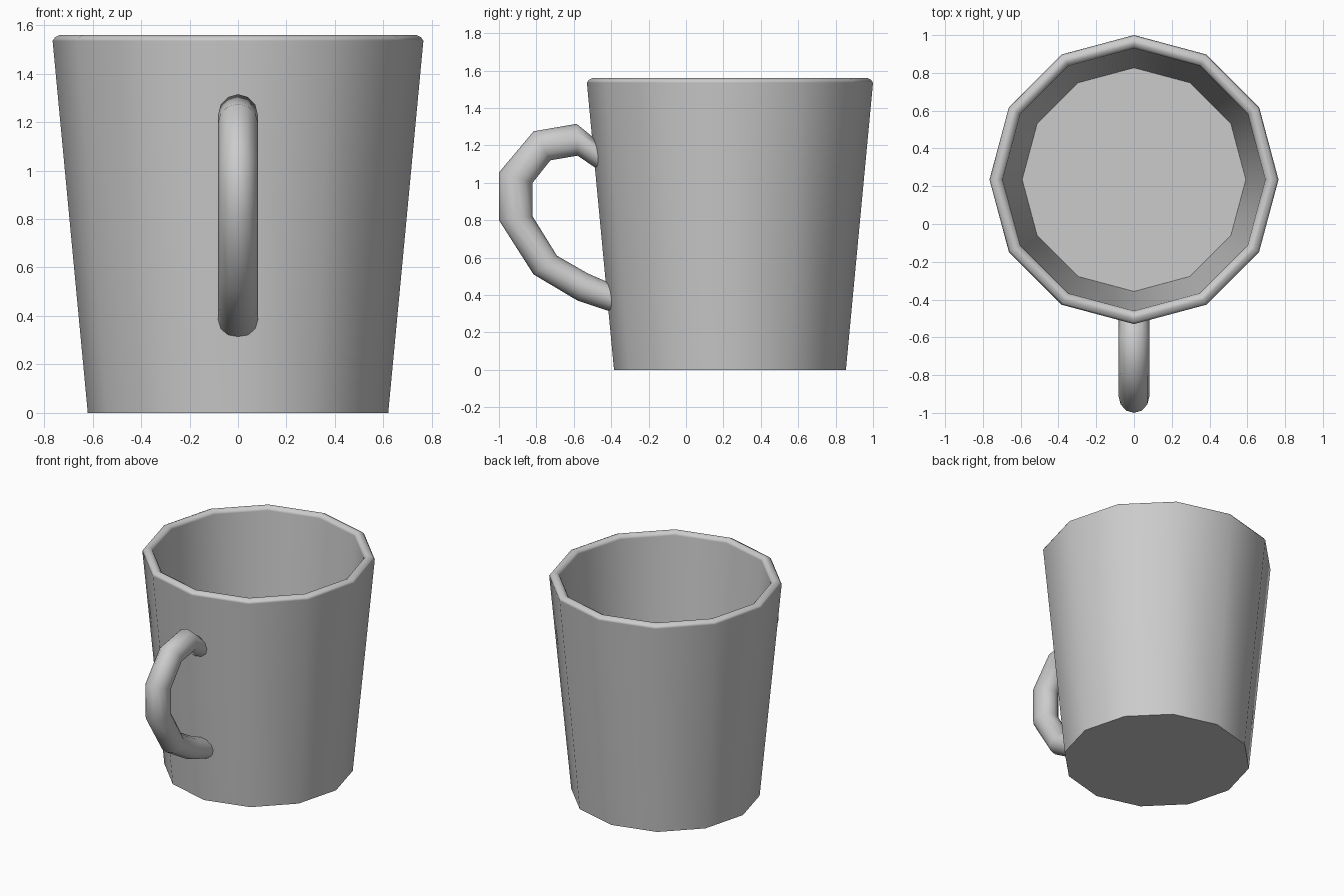
import bpy, bmesh
from math import sin, cos, pi, radians

if "Cube" in bpy.data.objects:
    bpy.data.objects.remove(bpy.data.objects["Cube"])

grey = bpy.data.materials.new("grey")
grey.diffuse_color = (0.55, 0.55, 0.55, 1)
grey.use_nodes = True
grey.node_tree.nodes["Principled BSDF"].inputs["Base Color"].default_value = grey.diffuse_color


def skin(name, rings):
    """Join equal-sized rings of points into a closed, smooth-shaded tube."""
    bm = bmesh.new()
    loops = [[bm.verts.new(p) for p in ring] for ring in rings]
    n = len(loops[0])
    for a, b in zip(loops, loops[1:]):
        for i in range(n):
            j = (i + 1) % n
            bm.faces.new((a[i], a[j], b[j], b[i]))
    bm.faces.new(loops[0])
    bm.faces.new(loops[-1])
    bmesh.ops.recalc_face_normals(bm, faces=bm.faces)
    mesh = bpy.data.meshes.new(name)
    bm.to_mesh(mesh)
    bm.free()
    mesh.materials.append(grey)
    obj = bpy.data.objects.new(name, mesh)
    bpy.context.collection.objects.link(obj)
    bpy.ops.object.select_all(action='DESELECT')
    obj.select_set(True)
    bpy.context.view_layer.objects.active = obj
    bpy.ops.object.shade_smooth_by_angle(angle=radians(55))
    return obj


# Cup: 12-sided profile (radius, z) from the base, over the rim, to the inner floor
CUP_Y = 0.235
profile = [(0.62, 0), (0.765, 1.535), (0.755, 1.55), (0.735, 1.56), (0.72, 1.56),
           (0.703, 1.55), (0.695, 1.535), (0.592, 0.2)]
cup = skin("cup", [[(r * sin(i * pi / 6), CUP_Y + r * cos(i * pi / 6), z)
                    for i in range(12)] for r, z in profile])
# Let the large wall faces set the normals, so only the rim shades as a curve
weighted = cup.modifiers.new("weighted_normals", 'WEIGHTED_NORMAL')
weighted.keep_sharp = True
weighted.weight = 90

# Handle: outer and inner edge (y, z) of each cross-section, ends sunk in the wall
sections = [((-0.455, 1.21), (-0.455, 1.06)), ((-0.585, 1.315), (-0.58, 1.145)),
            ((-0.815, 1.275), (-0.725, 1.12)), ((-1.0, 1.055), (-0.82, 1.0)),
            ((-1.0, 0.80), (-0.82, 0.82)), ((-0.815, 0.51), (-0.69, 0.61)),
            ((-0.58, 0.37), (-0.525, 0.515)), ((-0.385, 0.305), (-0.375, 0.45))]
rings = []
for (oy, oz), (iy, iz) in sections:
    my, mz, hy, hz = (oy + iy) / 2, (oz + iz) / 2, (oy - iy) / 2, (oz - iz) / 2
    rings.append([(0.082 * sin(a), my + hy * cos(a), mz + hz * cos(a))
                  for a in (i * pi / 6 for i in range(12))])
skin("handle", rings)
